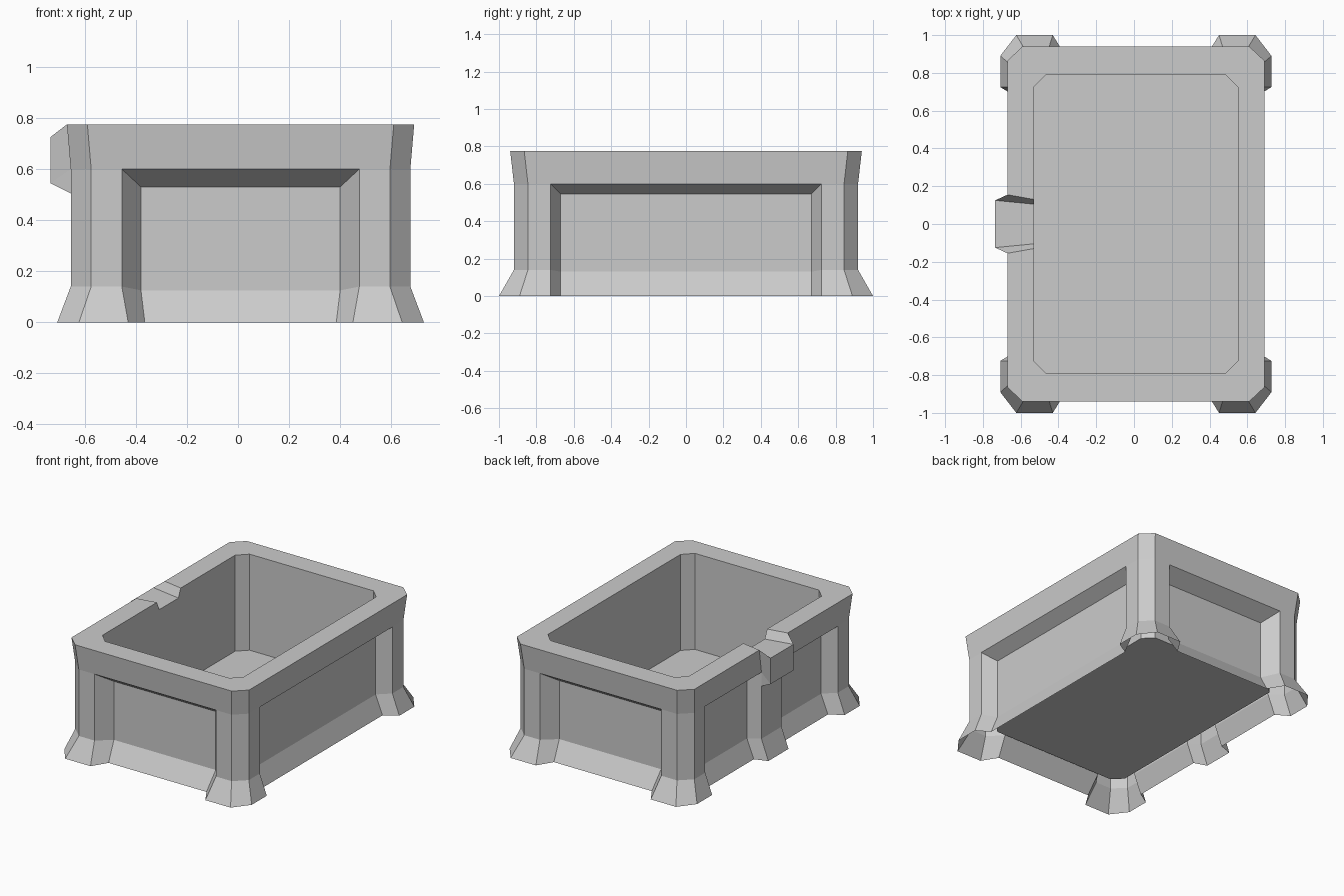
import bpy, bmesh

if "Cube" in bpy.data.objects:
    bpy.data.objects.remove(bpy.data.objects["Cube"])

CX = 0.01  # the body sits slightly right because the latch sticks out on the left


def make(name, faces):
    """Build an object from faces given as lists of points."""
    bm = bmesh.new()
    for f in faces:
        bm.faces.new([bm.verts.new(p) for p in f])
    bmesh.ops.remove_doubles(bm, verts=bm.verts, dist=0.0005)
    bmesh.ops.recalc_face_normals(bm, faces=bm.faces)
    me = bpy.data.meshes.new(name)
    bm.to_mesh(me)
    bm.free()
    ob = bpy.data.objects.new(name, me)
    bpy.context.collection.objects.link(ob)
    return ob


def ring(hx, hy, cx, cy, z, fo, fi, so, si, mo=0.11, mi=0.14, zf=None, zs=None):
    """Plan outline: chamfered corners, recessed panels, centre post on the left."""
    dx, dy = 0.09, 0.105
    zf = z if zf is None else zf
    zs = z if zs is None else zs
    front = [(-hx + cx, -hy, z), (-fo, -hy, z), (-fi, -hy + dy, zf),
             (fi, -hy + dy, zf), (fo, -hy, z), (hx - cx, -hy, z)]
    right = [(hx, -hy + cy, z), (hx, -so, z), (hx - dx, -si, zs),
             (hx - dx, si, zs), (hx, so, z), (hx, hy - cy, z)]
    back = [(-x, -y, zz) for x, y, zz in front]
    half = [(-hx, hy - cy, z), (-hx, so, z), (-hx + dx, si, zs),
            (-hx + dx, mi, zs), (-hx, mo, z)]
    left = half + [(x, -y, zz) for x, y, zz in reversed(half)]
    return [(x + CX, y, zz) for x, y, zz in front + right + back + left]


def loft(a, b, idx, skip=()):
    return [[a[i], a[j], b[j], b[i]] for i, j in zip(idx, idx[1:] + idx[:1])
            if i not in skip]


# Levels of the outer wall, rim and inner wall
base = ring(0.718, 1.0, 0.085, 0.11, 0, 0.44, 0.375, 0.725, 0.67)
kink = ring(0.665, 0.92, 0.08, 0.075, 0.14, 0.465, 0.39, 0.725, 0.67, zf=0.125, zs=0.13)
lintel = ring(0.665, 0.92, 0.08, 0.075, 0.6, 0.465, 0.39, 0.725, 0.67, zf=0.53, zs=0.545)
rim = ring(0.68, 0.94, 0.08, 0.075, 0.775, 0.465, 0.39, 0.725, 0.67, mo=0.155)
lip = ring(0.54, 0.79, 0.065, 0.065, 0.775, 0.465, 0.39, 0.70, 0.65, mo=0.13)
floor = ring(0.54, 0.79, 0.065, 0.065, 0.11, 0.465, 0.39, 0.70, 0.65, mo=0.13)

every = list(range(28))
panels = [1, 7, 13, 19, 23]
outer = [i for i in every if not any(i in (p + 1, p + 2) for p in panels)]
NOTCH = 22  # rim segment opened for the latch

faces = loft(base, kink, every) + loft(kink, lintel, every)
faces += [lintel[p:p + 4] for p in panels]                 # sloped panel tops
faces += loft(lintel, rim, outer, (NOTCH,)) + loft(rim, lip, outer, (NOTCH,))
faces += loft(lip, floor, outer, (NOTCH,))
faces.append([floor[i] for i in outer])                    # floor
notch_in = [(CX - 0.54, s * 0.105, 0.715) for s in (1, -1)]
faces.append([lip[22], notch_in[0], notch_in[1], lip[23], floor[23], floor[22]])
make("crate_body", faces)

# Latch with the notch running across the rim
top = [(-0.735, s * 0.125, 0.725) for s in (1, -1)]
bot = [(-0.735, s * 0.125, 0.545) for s in (1, -1)]
foot = [(CX - 0.665, s * 0.11, 0.505) for s in (1, -1)]
latch = [[top[0], top[1], bot[1], bot[0]],
         [bot[0], bot[1], foot[1], foot[0]],
         [top[0], notch_in[0], notch_in[1], top[1]]]
for k in (0, 1):
    r, l, li = rim[22 + k], lip[22 + k], lintel[22 + k]
    latch += [[top[k], r, l, notch_in[k]],
              [top[k], bot[k], li, r],
              [bot[k], foot[k], li]]
make("latch", latch)
